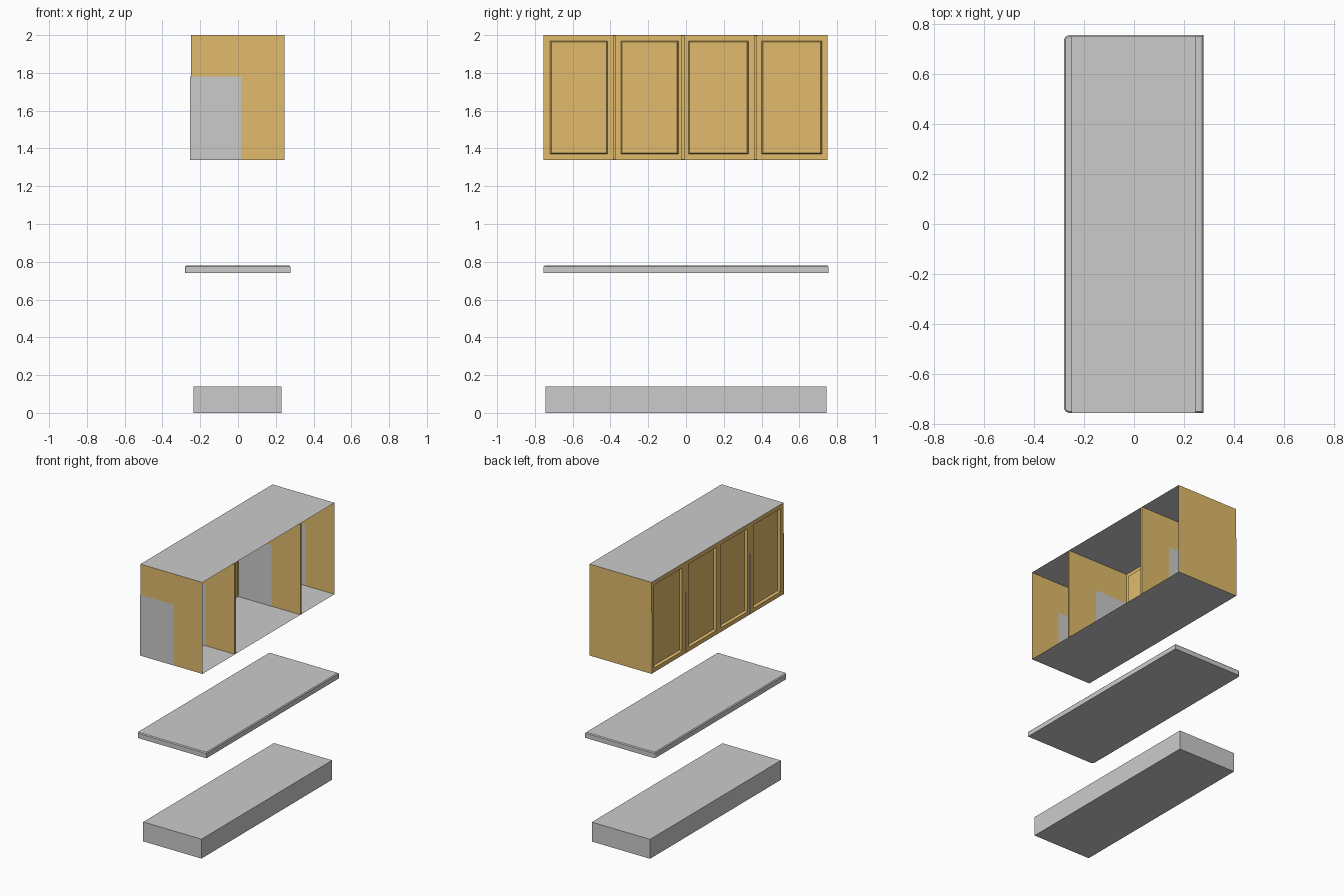
import bpy, bmesh
from mathutils import Vector

if "Cube" in bpy.data.objects:
    bpy.data.objects.remove(bpy.data.objects["Cube"])

wood = bpy.data.materials.new("wood")
wood.diffuse_color = (0.75, 0.5, 0.15, 1)
wood.use_nodes = True
wood.node_tree.nodes["Principled BSDF"].inputs["Base Color"].default_value = wood.diffuse_color


def finish(name, bm, mat=None):
    me = bpy.data.meshes.new(name)
    bm.to_mesh(me)
    bm.free()
    ob = bpy.data.objects.new(name, me)
    bpy.context.collection.objects.link(ob)
    if mat:
        me.materials.append(mat)
    return ob


def box_bm(lo, hi):
    bm = bmesh.new()
    bmesh.ops.create_cube(bm, size=1)
    lo, hi = Vector(lo), Vector(hi)
    for v in bm.verts:
        v.co = Vector(((hi[i] + lo[i]) / 2 + v.co[i] * (hi[i] - lo[i])) for i in range(3))
    return bm


def box(name, lo, hi, mat=None):
    return finish(name, box_bm(lo, hi), mat)


def sheet(name, pts, mat=None):
    bm = bmesh.new()
    bm.faces.new([bm.verts.new(p) for p in pts])
    return finish(name, bm, mat)


X0, X1, Y0, Y1, Z0, Z1 = -0.25, 0.245, -0.755, 0.75, 1.34, 2.0

# plinth
box("plinth", (-0.235, -0.745, 0), (0.23, 0.745, 0.14))

# countertop: rounded front corners, chamfered top edge
bm = box_bm((-0.28, -0.755, 0.74), (0.277, 0.755, 0.78))
corners = [e for e in bm.edges if all(v.co.x < 0 for v in e.verts)
           and abs(e.verts[0].co.z - e.verts[1].co.z) > 0.01]
bmesh.ops.bevel(bm, geom=corners, offset=0.02, segments=4, profile=0.5, affect='EDGES')
rim = [e for e in bm.edges if all(v.co.z > 0.779 for v in e.verts)]
bmesh.ops.bevel(bm, geom=rim, offset=0.006, segments=1, affect='EDGES')
finish("countertop", bm)

# wall cabinet top and bottom
for name, z in (("cabinet_bottom", Z0), ("cabinet_top", Z1)):
    pts = [(X0, Y0, z), (X1, Y0, z), (X1, Y1, z), (X0, Y1, z)]
    sheet(name, pts if z == Z1 else pts[::-1])

# end panels
for name, y in (("end_panel_near", Y0), ("end_panel_far", Y1)):
    pts = [(X0, y, Z0), (X1, y, Z0), (X1, y, Z1), (X0, y, Z1)]
    sheet(name, pts if y == Y0 else pts[::-1], wood)

# dividers and the shallow centre stile
for i, y in enumerate((-0.38, 0.368)):
    box(f"divider_{i}", (X0 + 0.001, y - 0.007, Z0 + 0.001), (X1, y + 0.007, Z1 - 0.001), wood)
box("centre_stile", (X0 + 0.001, -0.025, Z0 + 0.001), (X0 + 0.02, -0.009, Z1 - 0.001), wood)

# grey lower-front lining on the panel faces
for i, y in enumerate((Y0 - 0.001, Y0 + 0.001, -0.388, -0.372, 0.36, 0.376, Y1 - 0.001)):
    sheet(f"lining_{i}", [(X0 - 0.003, y, Z0), (0.015, y, Z0), (0.015, y, 1.78), (X0 - 0.003, y, 1.78)])

# doors with sloped, recessed centre panels
doors = ((Y0, -0.38, -0.72, -0.415), (-0.38, -0.016, -0.375 + 0.03, -0.04),
         (-0.016, 0.368, 0.012, 0.33), (0.368, Y1, 0.40, 0.72))
for i, (ya, yb, pa, pb) in enumerate(doors):
    bm = bmesh.new()

    def ring(x, a, b, lo, hi):
        return [bm.verts.new(p) for p in ((x, a, lo), (x, a, hi), (x, b, hi), (x, b, lo))]

    rings = [ring(X0, ya, yb, Z0, Z1),
             ring(X0, pa, pb, 1.37, 1.97),
             ring(X0 + 0.018, pa + 0.007, pb - 0.007, 1.377, 1.963)]
    for r, s in zip(rings, rings[1:]):
        for k in range(4):
            n = (k + 1) % 4
            bm.faces.new((r[k], r[n], s[n], s[k]))
    bm.faces.new(rings[-1])
    bmesh.ops.recalc_face_normals(bm, faces=bm.faces)
    if bm.faces[:][-1].normal.x > 0:
        bmesh.ops.reverse_faces(bm, faces=bm.faces)
    finish(f"door_{i}", bm, wood)
